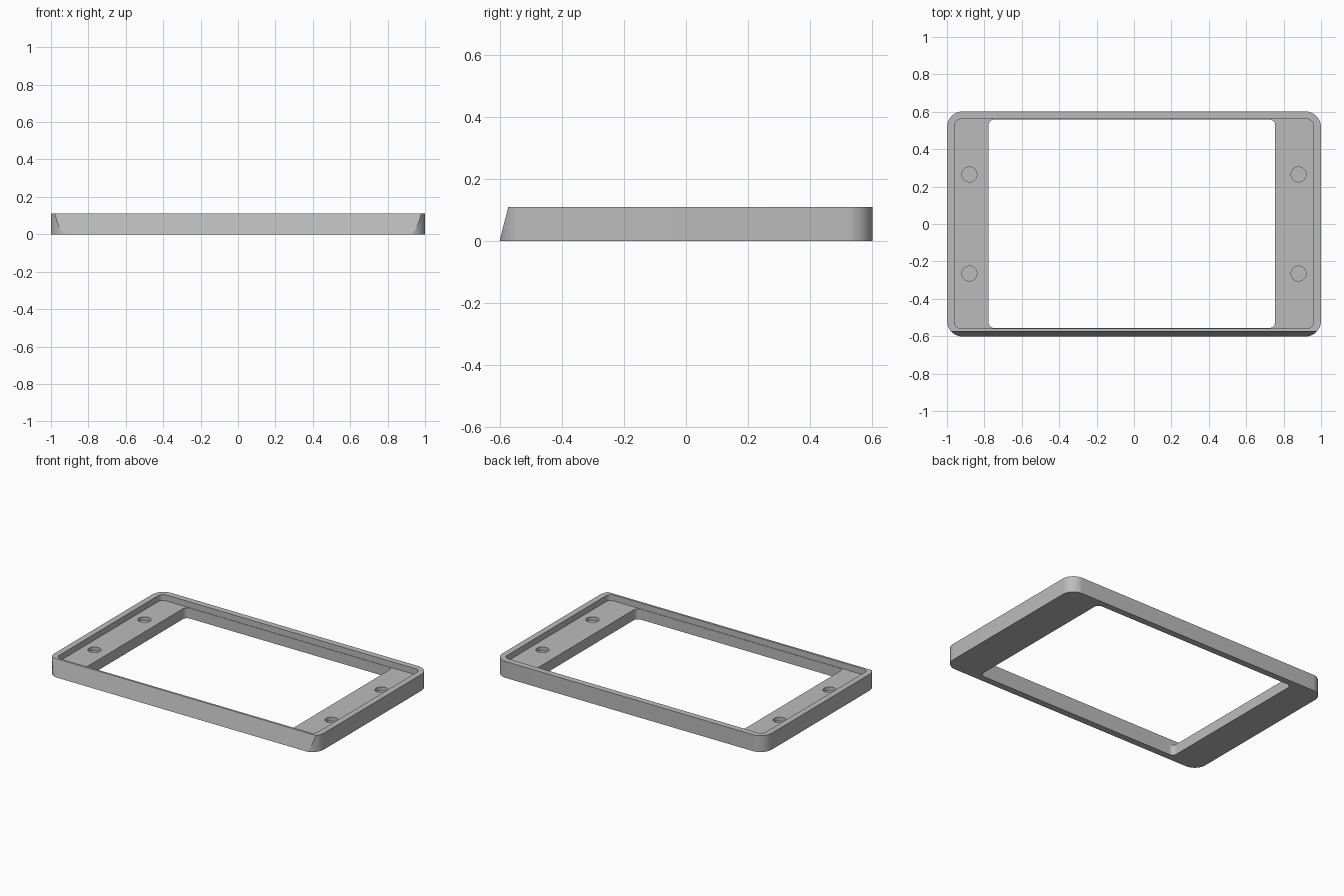
import bpy, bmesh
from math import pi, sin, cos, radians

cube = bpy.data.objects.get("Cube")
if cube:
    bpy.data.objects.remove(cube, do_unlink=True)

HEIGHT, SHELF = 0.11, 0.07
DEPTH = 0.602           # half depth of the frame
SLOPE = 0.028           # how far the front face leans back

grey = bpy.data.materials.new("plain grey")
grey.use_nodes = True
colour = (0.5, 0.5, 0.5, 1)
grey.diffuse_color = colour
grey.node_tree.nodes["Principled BSDF"].inputs["Base Color"].default_value = colour


def rounded_slab(name, x0, x1, y0, y1, z0, z1, r, steps=16):
    """Upright prism with a rounded rectangle as its outline."""
    bm = bmesh.new()
    corners = [(x1 - r, y1 - r), (x0 + r, y1 - r), (x0 + r, y0 + r), (x1 - r, y0 + r)]
    ring = []
    for i, (cx, cy) in enumerate(corners):
        for s in range(steps + 1):
            a = (i + s / steps) * pi / 2
            ring.append(bm.verts.new((cx + r * cos(a), cy + r * sin(a), z0)))
    base = bm.faces.new(ring)
    top = bmesh.ops.extrude_face_region(bm, geom=[base])["geom"]
    bmesh.ops.translate(bm, vec=(0, 0, z1 - z0),
                        verts=[v for v in top if isinstance(v, bmesh.types.BMVert)])
    bmesh.ops.remove_doubles(bm, verts=bm.verts, dist=1e-5)
    bmesh.ops.recalc_face_normals(bm, faces=bm.faces)
    mesh = bpy.data.meshes.new(name)
    bm.to_mesh(mesh)
    bm.free()
    mesh.materials.append(grey)
    obj = bpy.data.objects.new(name, mesh)
    bpy.context.collection.objects.link(obj)
    return obj


# Outer body with rounded corners
frame = rounded_slab("frame", -1, 1, -DEPTH, DEPTH, 0, HEIGHT, 0.085)

# Leaning front face, sliced straight through the corners
bm = bmesh.new()
bm.from_mesh(frame.data)
bmesh.ops.bisect_plane(bm, geom=bm.verts[:] + bm.edges[:] + bm.faces[:],
                       plane_co=(0, -DEPTH + 0.0005, 0),
                       plane_no=(0, -HEIGHT, SLOPE), clear_outer=True)
bmesh.ops.holes_fill(bm, edges=[e for e in bm.edges if e.is_boundary])
bmesh.ops.recalc_face_normals(bm, faces=bm.faces)
bm.to_mesh(frame.data)
bm.free()

# Shallow recess, through opening and four blind screw holes
cutters = [
    rounded_slab("recess_cutter", -0.96, 0.96, -0.559, 0.561, SHELF, 0.2, 0.035),
    rounded_slab("opening_cutter", -0.778, 0.755, -0.556, 0.558, -0.1, 0.2, 0.03),
]
for x in (-0.88, 0.88):
    for y in (-0.265, 0.265):
        cutters.append(rounded_slab("hole_cutter", x - 0.04, x + 0.04, y - 0.04, y + 0.04,
                                    SHELF - 0.025, 0.2, 0.04, 10))

bpy.ops.object.select_all(action='DESELECT')
frame.select_set(True)
bpy.context.view_layer.objects.active = frame
for cutter in cutters:
    cutter.hide_render = True
    cut = frame.modifiers.new("cut", 'BOOLEAN')
    cut.operation = 'DIFFERENCE'
    cut.solver = 'EXACT'
    cut.object = cutter
    bpy.ops.object.modifier_apply(modifier=cut.name)
    bpy.data.objects.remove(cutter, do_unlink=True)

bpy.ops.object.shade_smooth_by_angle(angle=radians(10))
